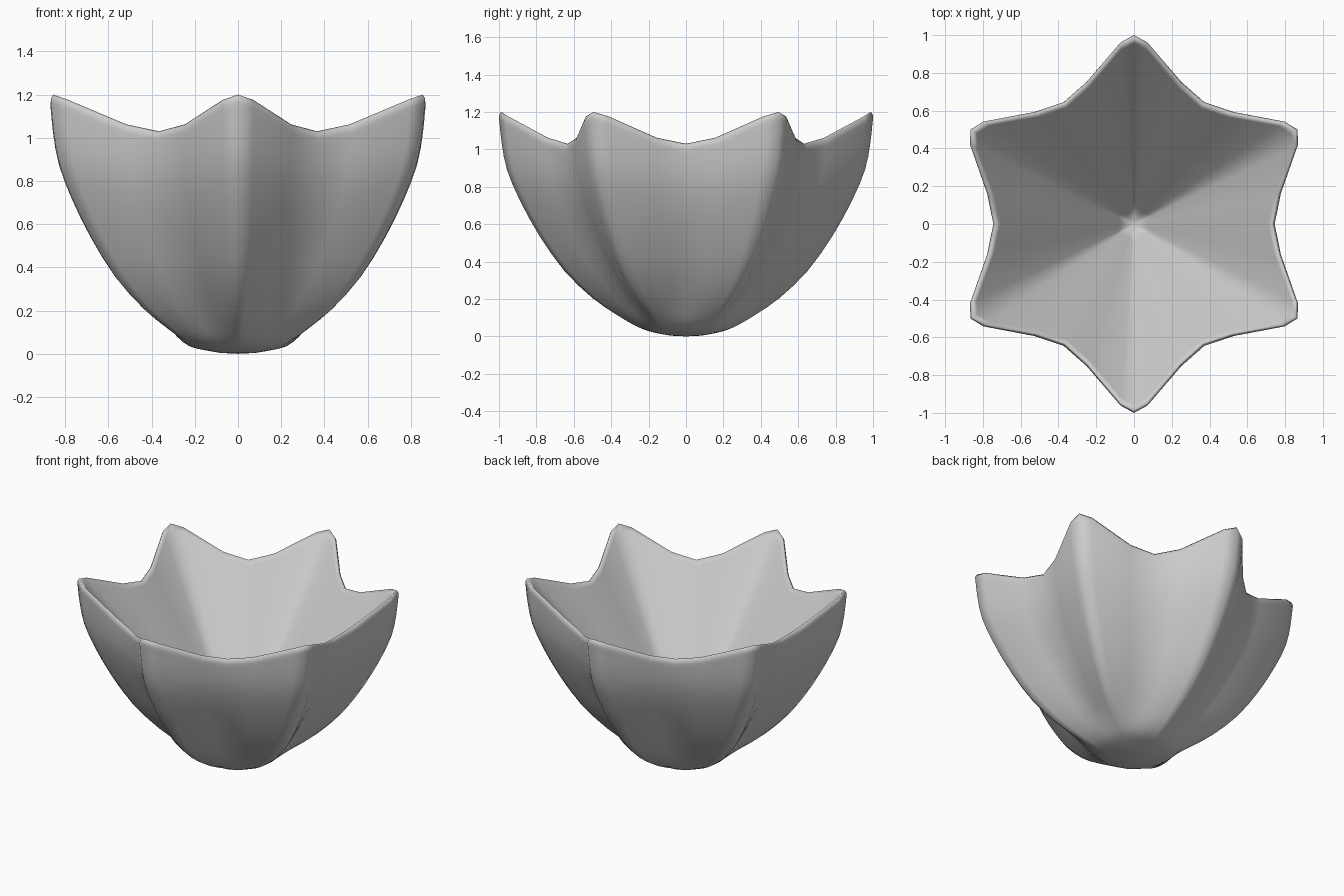
import bpy, bmesh
from math import sin, cos, radians

if "Cube" in bpy.data.objects:
    bpy.data.objects.remove(bpy.data.objects["Cube"])

# outer profiles (radius, height) along a star ridge and along a valley
RIDGE = [(.08, .004), (.15, .016), (.215, .033), (.28, .062), (.37, .115), (.50, .205),
         (.652, .352), (.785, .54), (.888, .727), (.957, .89), (.985, 1.03),
         (.997, 1.14), (1.0, 1.18), (.988, 1.2)]
VALLEY = [(.08, .004), (.15, .016), (.225, .035), (.283, .08), (.33, .14), (.40, .235),
          (.49, .365), (.575, .51), (.648, .65), (.70, .78), (.728, .88),
          (.742, .97), (.744, 1.01), (.73, 1.03)]
APEX = .06      # lowest point of the hollow

# angle offset from a star point -> blend weight toward the ridge
STEPS = [(-18.4, .19), (-4.2, .86), (0, 1), (4.2, .86), (18.4, .19), (30, 0)]
columns = [(radians(30 + 60 * k + a), w) for k in range(6) for a, w in STEPS]


def refine(p):
    """Insert a smooth midpoint between neighbouring profile points."""
    out = []
    for i in range(len(p) - 1):
        a, b, c, d = p[max(i - 1, 0)], p[i], p[i + 1], p[min(i + 2, len(p) - 1)]
        mid = [(9 * (b[k] + c[k]) - a[k] - d[k]) / 16 for k in (0, 1)]
        out += [b, mid]
    return out + [p[-1]]


bm = bmesh.new()


def add_ring(ridge, valley):
    ring = []
    for a, w in columns:
        r, z = (v + (t - v) * w for t, v in zip(ridge, valley))
        ring.append(bm.verts.new((r * cos(a), r * sin(a), z)))
    return ring


# outer shell, then straight pyramid-like hollow down to the apex
rings = [add_ring(t, v) for t, v in zip(refine(RIDGE), refine(VALLEY))]
for s in (.97, .85, .7, .55, .4, .25, .1):
    rings.append(add_ring(*[(p[0] * s, APEX + (p[1] - APEX) * s)
                            for p in (RIDGE[-1], VALLEY[-1])]))
bottom = bm.verts.new((0, 0, 0))
hollow = bm.verts.new((0, 0, APEX))
n = len(columns)
for i in range(n):
    j = (i + 1) % n
    bm.faces.new((bottom, rings[0][j], rings[0][i]))
    bm.faces.new((hollow, rings[-1][i], rings[-1][j]))
    for lo, hi in zip(rings, rings[1:]):
        bm.faces.new((lo[i], lo[j], hi[j], hi[i]))
for f in bm.faces:
    f.smooth = True

mesh = bpy.data.meshes.new("star_bowl")
bm.to_mesh(mesh)
bm.free()
bowl = bpy.data.objects.new("star_bowl", mesh)
bpy.context.collection.objects.link(bowl)
